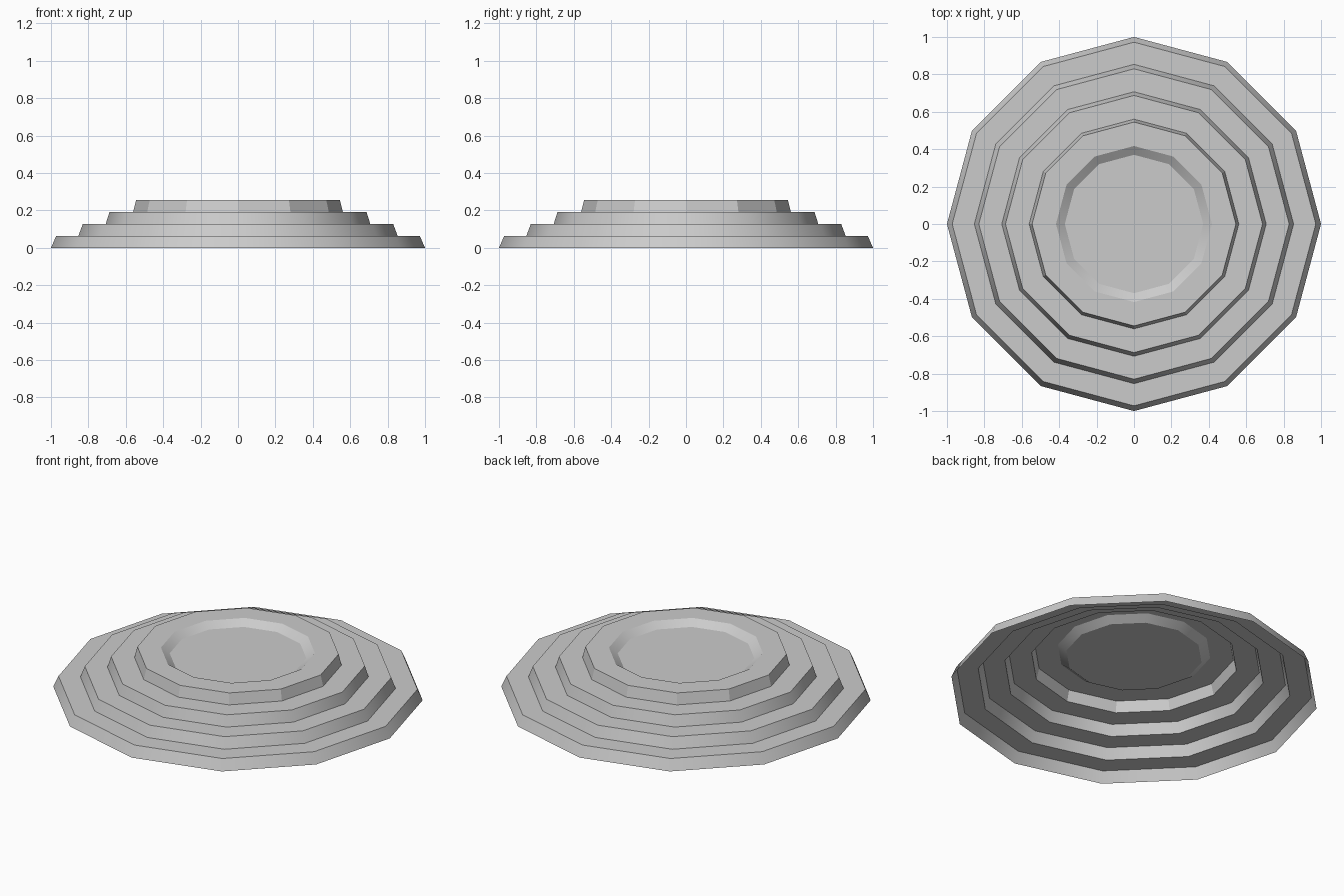
import bpy
import bmesh
import math

cube = bpy.data.objects.get("Cube")
if cube:
    bpy.data.objects.remove(cube, do_unlink=True)

SIDES = 12
STEPS = 4
RISE = 0.064

stone = bpy.data.materials.new("plain grey")
stone.use_nodes = True
grey = (0.6, 0.6, 0.6, 1)
stone.diffuse_color = grey
stone.node_tree.nodes["Principled BSDF"].inputs["Base Color"].default_value = grey

# Profile from the outer rim inwards: sloped risers, flat treads
profile = []
for i in range(STEPS):
    radius = 1 - 0.1465 * i
    profile.append((radius, i * RISE))
    profile.append((radius * 0.972, (i + 1) * RISE))

# Shallow dish sunk into the top step
top = STEPS * RISE
profile += [(0.417, top), (0.37, top - 0.032)]

# Thin open-bottomed shell: one ring of points per profile point
bm = bmesh.new()
rings = []
for radius, z in profile:
    ring = []
    for k in range(SIDES):
        a = math.tau * k / SIDES
        ring.append(bm.verts.new((radius * math.cos(a), radius * math.sin(a), z)))
    rings.append(ring)
for lower, upper in zip(rings, rings[1:]):
    for k in range(SIDES):
        n = (k + 1) % SIDES
        bm.faces.new((lower[k], lower[n], upper[n], upper[k]))
bm.faces.new(rings[-1])

mesh = bpy.data.meshes.new("stepped_platform")
bm.to_mesh(mesh)
bm.free()
mesh.materials.append(stone)
platform = bpy.data.objects.new("stepped_platform", mesh)
bpy.context.collection.objects.link(platform)

# Soft shading around the sides, crisp step edges
bpy.ops.object.select_all(action="DESELECT")
platform.select_set(True)
bpy.context.view_layer.objects.active = platform
bpy.ops.object.shade_smooth_by_angle(angle=math.radians(29))
